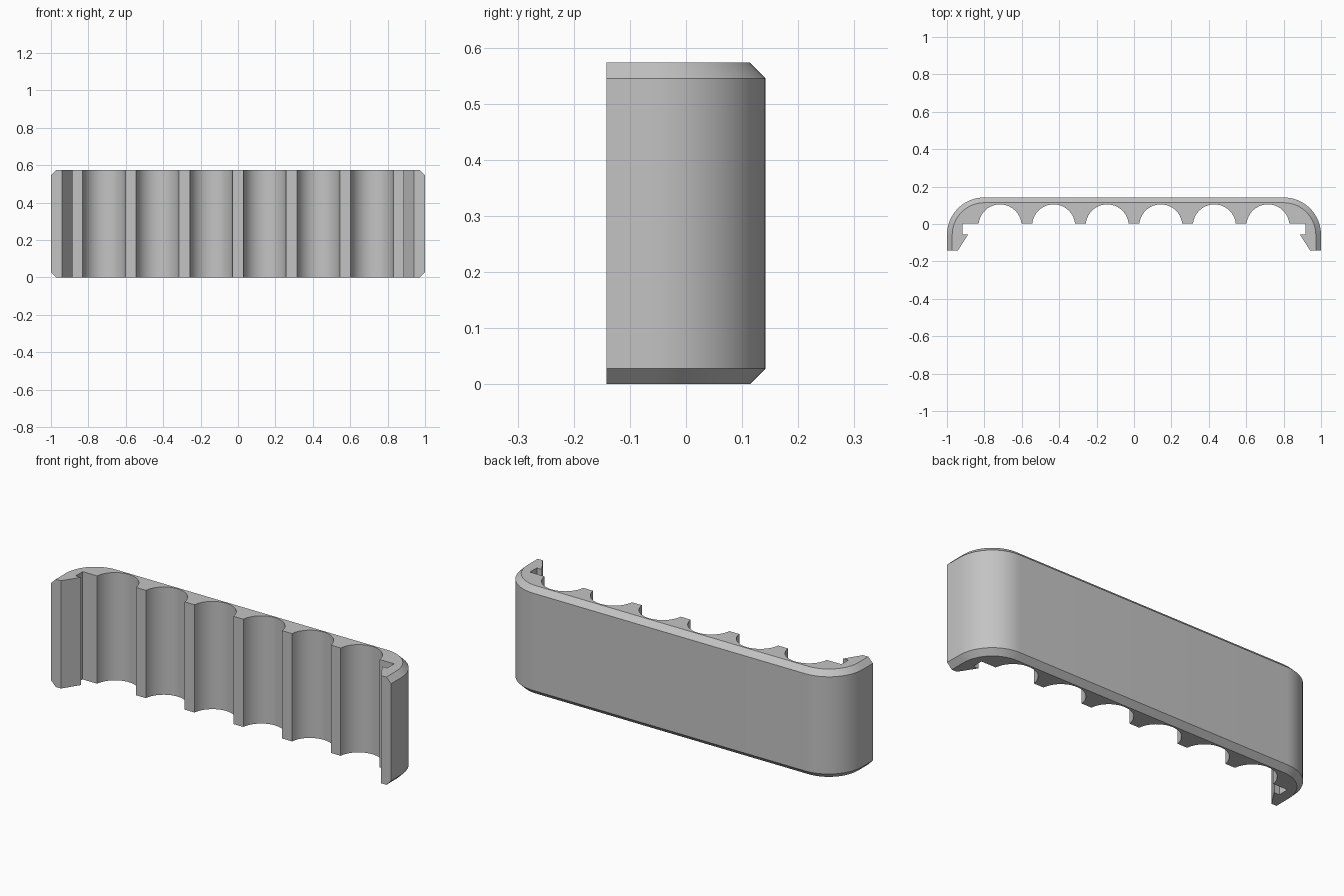
import bpy
import bmesh
from math import pi, sin, cos, sqrt, radians

cube = bpy.data.objects.get("Cube")
if cube:
    bpy.data.objects.remove(cube, do_unlink=True)

HEIGHT, CHAMFER = 0.573, 0.028
FRONT, BACK = -0.142, 0.142
CORNER = 0.2
RIB_Y = 0.003
PITCH, SOCKET_R, SOCKET_Y = 0.2865, 0.115, -0.01


def outer_path(inset):
    """Rounded back outline from the right tip to the left tip."""
    half = [(1 - inset, FRONT)]
    r = CORNER - inset
    for i in range(17):
        a = i / 16 * pi / 2
        half.append((1 - CORNER + r * cos(a), BACK - CORNER + r * sin(a)))
    return half + [(-x, y) for x, y in reversed(half)]


def inner_path():
    """Snap hooks and the row of round sockets, from -x to +x."""
    hook = [(-0.942, FRONT), (-0.886, -0.055), (-0.916, -0.055), (-0.916, RIB_Y)]
    pts = list(hook)
    rise = RIB_Y - SOCKET_Y
    start = pi - math_asin(rise / SOCKET_R)
    end = pi - start
    for n in range(6):
        cx = (n - 2.5) * PITCH
        for i in range(25):
            a = start + (end - start) * i / 24
            pts.append((cx + SOCKET_R * cos(a), SOCKET_Y + SOCKET_R * sin(a)))
    return pts + [(-x, y) for x, y in reversed(hook)]


def math_asin(s):
    from math import atan2
    return atan2(s, sqrt(1 - s * s))


# Plain grey plastic
grey = bpy.data.materials.new("grey plastic")
grey.use_nodes = True
colour = (0.55, 0.55, 0.55, 1)
grey.diffuse_color = colour
grey.node_tree.nodes["Principled BSDF"].inputs["Base Color"].default_value = colour

# Holder body: profile lofted upward, outer edge chamfered at both ends
bm = bmesh.new()
inner = inner_path()
levels = [(0, CHAMFER), (CHAMFER, 0), (HEIGHT - CHAMFER, 0), (HEIGHT, CHAMFER)]
rings = [[bm.verts.new((x, y, z)) for x, y in outer_path(inset) + inner]
         for z, inset in levels]
count = len(rings[0])
for low, high in zip(rings, rings[1:]):
    for i in range(count):
        j = (i + 1) % count
        bm.faces.new((low[i], low[j], high[j], high[i]))
bm.faces.new(rings[-1])
bm.faces.new(list(reversed(rings[0])))
bmesh.ops.recalc_face_normals(bm, faces=bm.faces)

mesh = bpy.data.meshes.new("socket_holder")
bm.to_mesh(mesh)
bm.free()
mesh.materials.append(grey)
mesh.shade_smooth()
mesh.set_sharp_from_angle(angle=radians(30))
holder = bpy.data.objects.new("socket_holder", mesh)
bpy.context.collection.objects.link(holder)
